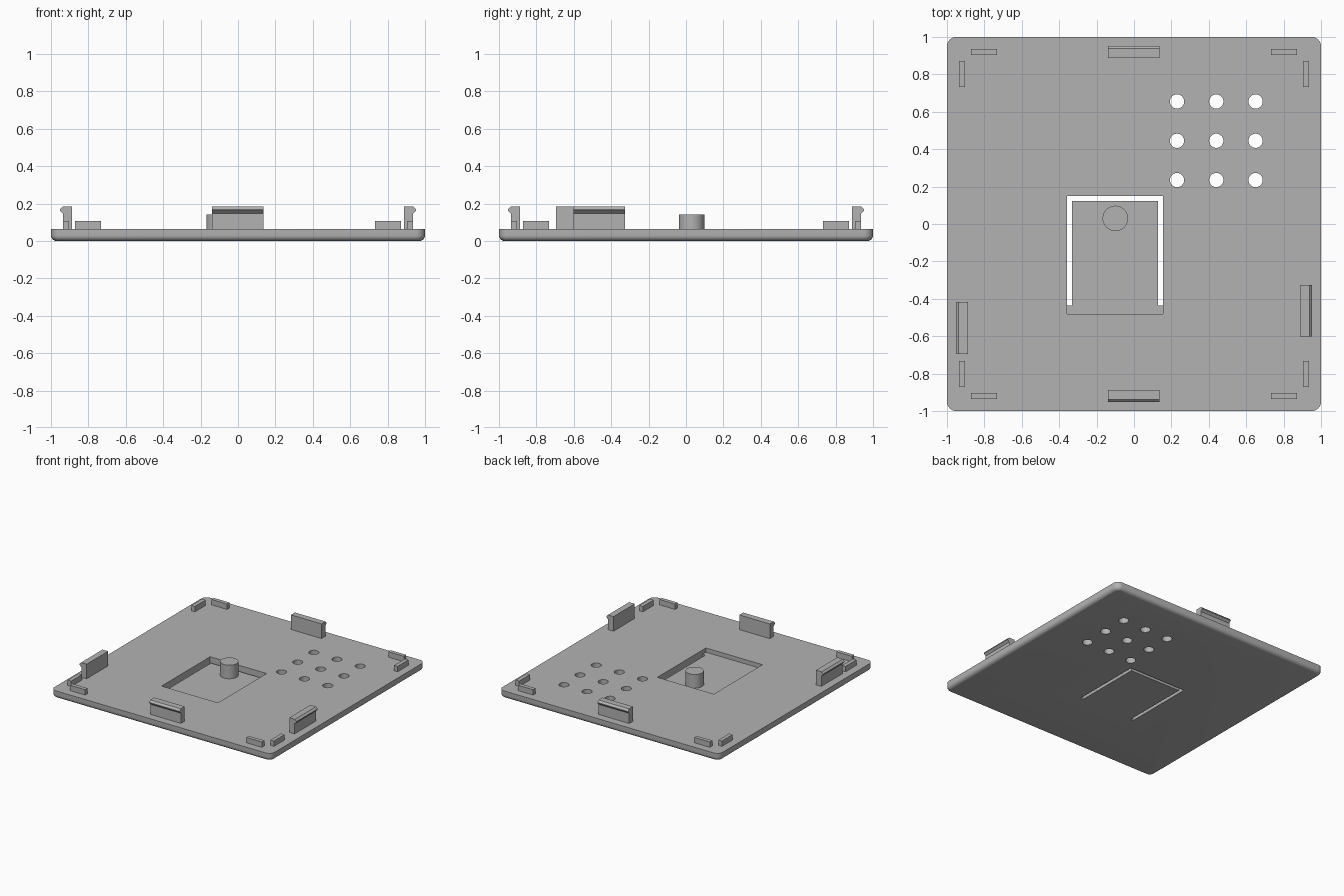
import bpy
import bmesh
import math

if "Cube" in bpy.data.objects:
    bpy.data.objects.remove(bpy.data.objects["Cube"])

grey = bpy.data.materials.new("light grey plastic")
grey.diffuse_color = (0.45, 0.45, 0.45, 1)
grey.use_nodes = True
grey.node_tree.nodes["Principled BSDF"].inputs["Base Color"].default_value = grey.diffuse_color

TOP = 0.063     # plate top
FLOOR = 0.028   # flap surface


def make_object(name, bm):
    bmesh.ops.recalc_face_normals(bm, faces=bm.faces)
    mesh = bpy.data.meshes.new(name)
    bm.to_mesh(mesh)
    bm.free()
    mesh.materials.append(grey)
    obj = bpy.data.objects.new(name, mesh)
    bpy.context.collection.objects.link(obj)
    return obj


def prism(name, points, vector):
    """Extrude a closed polygon of 3D points along a vector."""
    bm = bmesh.new()
    face = bm.faces.new([bm.verts.new(p) for p in points])
    new = bmesh.ops.extrude_face_region(bm, geom=[face])["geom"]
    bmesh.ops.translate(bm, vec=vector, verts=[v for v in new if isinstance(v, bmesh.types.BMVert)])
    return make_object(name, bm)


def box(name, x0, x1, y0, y1, z0, z1):
    return prism(name, [(x0, y0, z0), (x1, y0, z0), (x1, y1, z0), (x0, y1, z0)], (0, 0, z1 - z0))


def cylinder(name, x, y, r, z0, z1):
    ring = [(x + r * math.cos(i * math.tau / 40), y + r * math.sin(i * math.tau / 40), z0)
            for i in range(40)]
    return prism(name, ring, (0, 0, z1 - z0))


def smooth(obj):
    bpy.ops.object.select_all(action='DESELECT')
    obj.select_set(True)
    bpy.context.view_layer.objects.active = obj
    bpy.ops.object.shade_smooth_by_angle(angle=math.radians(35))


def cut(obj, cutter):
    mod = obj.modifiers.new("cut", 'BOOLEAN')
    mod.operation = 'DIFFERENCE'
    mod.solver = 'EXACT'
    mod.object = cutter
    bpy.context.view_layer.objects.active = obj
    bpy.ops.object.modifier_apply(modifier=mod.name)
    bpy.data.objects.remove(cutter, do_unlink=True)


# Plate: rounded corners and a rounded lower rim
R, N = 0.05, 8
bm = bmesh.new()
outline = []
for k, (sx, sy) in enumerate([(1, 1), (-1, 1), (-1, -1), (1, -1)]):
    for i in range(N + 1):
        a = (k + i / N) * math.pi / 2
        outline.append((sx, sy, math.cos(a), math.sin(a)))
levels = []
for i in range(7):
    a = i / 6 * math.pi / 2
    levels.append((0.03 * (1 - math.sin(a)), 0.03 * (1 - math.cos(a))))
levels.append((0, TOP))
rings = []
for inset, z in levels:
    r = R - inset
    rings.append([bm.verts.new((sx * (1 - R) + r * c, sy * (1 - R) + r * s, z))
                  for sx, sy, c, s in outline])
for low, high in zip(rings, rings[1:]):
    for i in range(len(low)):
        j = (i + 1) % len(low)
        bm.faces.new([low[i], low[j], high[j], high[i]])
bm.faces.new(rings[0])
bm.faces.new(rings[-1])
plate = make_object("cover_plate", bm)

# Recess, and the U-shaped slot that frees the push flap
cut(plate, box("recess_cutter", -0.358, 0.155, -0.48, 0.15, FLOOR, 0.2))
u = [(-0.358, -0.437), (-0.332, -0.437), (-0.332, 0.123), (0.129, 0.123),
     (0.129, -0.437), (0.155, -0.437), (0.155, 0.15), (-0.358, 0.15)]
cut(plate, prism("slot_cutter", [(x, y, -0.1) for x, y in u], (0, 0, 0.3)))

# Grid of vent holes
for x in (0.23, 0.44, 0.65):
    for y in (0.235, 0.445, 0.655):
        cut(plate, cylinder("hole_cutter", x, y, 0.038, -0.1, 0.2))
smooth(plate)

# Button pin on the flap
smooth(cylinder("button_pin", -0.1, 0.03, 0.068, FLOOR - 0.005, 0.14))

# Low locating tabs, two at each corner
for sx in (-1, 1):
    for sy in (-1, 1):
        xa, xb = sorted((sx * 0.732, sx * 0.872))
        ya, yb = sorted((sy * 0.904, sy * 0.936))
        box("corner_tab_x", xa, xb, ya, yb, TOP - 0.003, 0.107)
        xa, xb = sorted((sx * 0.904, sx * 0.936))
        ya, yb = sorted((sy * 0.732, sy * 0.872))
        box("corner_tab_y", xa, xb, ya, yb, TOP - 0.003, 0.107)

# Snap clips: hooked profile (distance outward, height) swept along each side
hook = [(0.887, TOP - 0.003), (0.936, TOP - 0.003), (0.936, 0.146), (0.953, 0.162),
        (0.953, 0.168), (0.938, 0.183), (0.887, 0.183)]
for name, s, along_x, start, end in [
        ("back_clip", 1, True, -0.14, 0.137), ("front_clip", -1, True, -0.14, 0.137),
        ("right_clip", 1, False, -0.602, -0.327), ("left_clip", -1, False, -0.695, -0.418)]:
    if along_x:
        prism(name, [(start, s * d, z) for d, z in hook], (end - start, 0, 0))
    else:
        prism(name, [(s * d, start, z) for d, z in hook], (0, end - start, 0))
